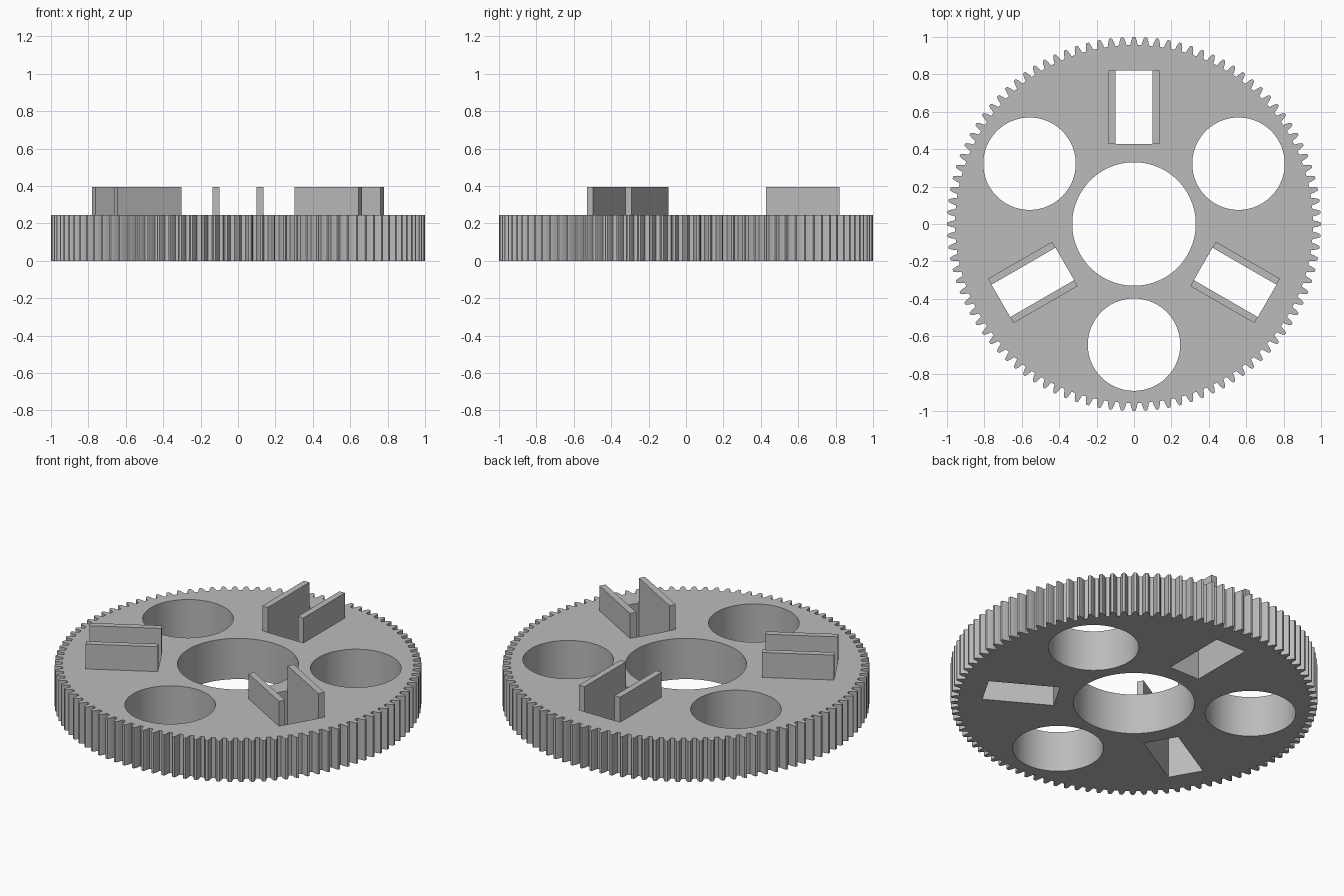
import bpy
from math import cos, sin, pi, radians
from mathutils import Matrix, Vector

cube = bpy.data.objects.get("Cube")
if cube:
    bpy.data.objects.remove(cube, do_unlink=True)

PLATE_H = 0.245
WALL_TOP = 0.395
TEETH = 100
SLOT_X, WALL_X = 0.10, 0.137        # slot half width, outer face of its walls
SLOT_IN, SLOT_OUT = 0.427, 0.822    # radial extent of the slot

grey = bpy.data.materials.new("plain_grey")
grey.use_nodes = True
colour = (0.5, 0.5, 0.5, 1)
grey.diffuse_color = colour
grey.node_tree.nodes["Principled BSDF"].inputs["Base Color"].default_value = colour


def polar(radius, angle):
    return Vector((radius * cos(angle), radius * sin(angle)))


def circle(centre, radius, count=96):
    return [centre + polar(radius, 2 * pi * i / count) for i in range(count)]


def gear_outline():
    # One flank from root to tip: radius, half width as a share of the pitch
    flank = [(0.957, 0.33), (0.966, 0.29), (0.98, 0.24), (0.993, 0.16), (1.0, 0.10)]
    tooth = [(r, -w) for r, w in flank] + [(r, w) for r, w in reversed(flank)]
    pitch = 2 * pi / TEETH
    return [polar(r, (i + w) * pitch) for i in range(TEETH) for r, w in tooth]


def slot_outline(angle):
    turn = Matrix.Rotation(angle, 2)
    corners = [(-SLOT_X, SLOT_IN), (SLOT_X, SLOT_IN),
               (SLOT_X, SLOT_OUT), (-SLOT_X, SLOT_OUT)]
    return [turn @ Vector(c) for c in corners]


# Gear plate: toothed outline with a bore, three round holes and three slots
slot_angles = [radians(a) for a in (0, 120, 240)]
outlines = [gear_outline(), circle(Vector((0, 0)), 0.33, 128)]
outlines += [circle(polar(0.645, a - pi / 2), 0.247) for a in slot_angles]
outlines += [slot_outline(a) for a in slot_angles]

curve = bpy.data.curves.new("gear_plate", "CURVE")
curve.dimensions = '2D'
curve.fill_mode = 'BOTH'
curve.extrude = PLATE_H / 2
for outline in outlines:
    spline = curve.splines.new('POLY')
    spline.points.add(len(outline) - 1)
    for point, p in zip(spline.points, outline):
        point.co = (p.x, p.y, 0, 1)
    spline.use_cyclic_u = True
plate = bpy.data.objects.new("gear_plate", curve)
bpy.context.collection.objects.link(plate)
bpy.ops.object.select_all(action='DESELECT')
plate.select_set(True)
bpy.context.view_layer.objects.active = plate
bpy.ops.object.convert(target='MESH')
plate = bpy.context.object
plate.name = "gear_plate"
plate.data.transform(Matrix.Translation((0, 0, PLATE_H / 2)))

# Weld the caps to the rim and smooth only the round hole walls
bpy.ops.object.mode_set(mode='EDIT')
bpy.ops.mesh.select_all(action='SELECT')
bpy.ops.mesh.remove_doubles(threshold=0.0001)
bpy.ops.mesh.normals_make_consistent(inside=False)
bpy.ops.object.mode_set(mode='OBJECT')
bpy.ops.object.shade_smooth_by_angle(angle=radians(10))
plate.data.materials.clear()
plate.data.materials.append(grey)

# Pair of upright walls along the long sides of each slot
for n, angle in enumerate(slot_angles, 1):
    for side, name in ((1, "a"), (-1, "b")):
        bpy.ops.mesh.primitive_cube_add(size=1)
        wall = bpy.context.object
        wall.name = f"slot_wall_{n}_{name}"
        size = (WALL_X - SLOT_X, SLOT_OUT - SLOT_IN, WALL_TOP - PLATE_H)
        middle = (side * (WALL_X + SLOT_X) / 2, (SLOT_IN + SLOT_OUT) / 2,
                  (PLATE_H + WALL_TOP) / 2)
        wall.data.transform(Matrix.Rotation(angle, 4, 'Z')
                            @ Matrix.Translation(middle)
                            @ Matrix.Diagonal((*size, 1)))
        wall.data.materials.append(grey)
